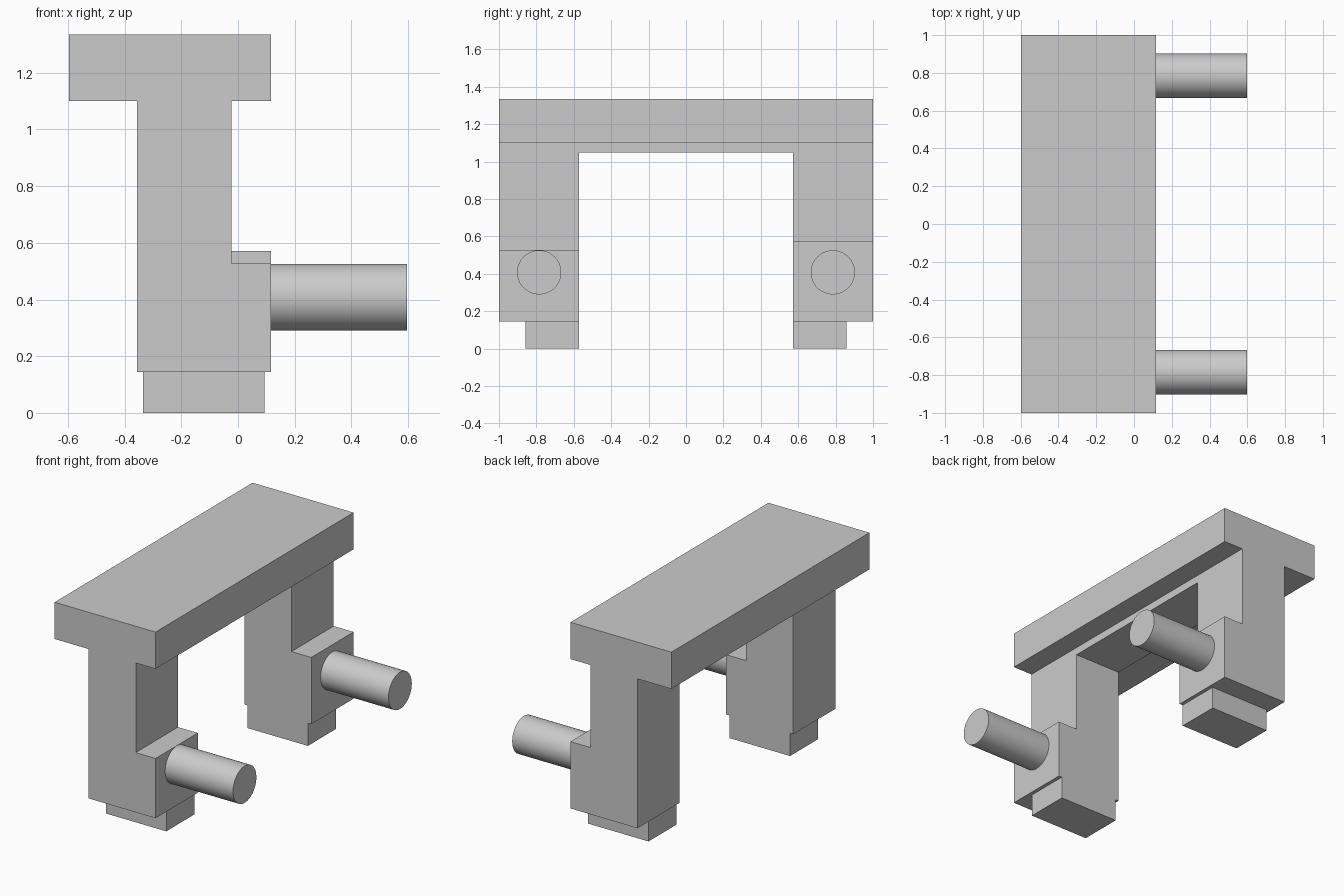
import bpy, bmesh, math
from mathutils import Matrix

if "Cube" in bpy.data.objects:
    bpy.data.objects.remove(bpy.data.objects["Cube"])

grey = bpy.data.materials.new("plain grey")
grey.diffuse_color = (0.6, 0.6, 0.6, 1)
grey.use_nodes = True
grey.node_tree.nodes["Principled BSDF"].inputs["Base Color"].default_value = grey.diffuse_color


def make_object(name, bm):
    bmesh.ops.recalc_face_normals(bm, faces=bm.faces)
    mesh = bpy.data.meshes.new(name)
    bm.to_mesh(mesh)
    bm.free()
    mesh.materials.append(grey)
    obj = bpy.data.objects.new(name, mesh)
    bpy.context.collection.objects.link(obj)
    return obj


def prism(name, profile, y0, y1):
    """Extrude an (x, z) profile along y."""
    bm = bmesh.new()
    face = bm.faces.new([bm.verts.new((x, y0, z)) for x, z in profile])
    ext = bmesh.ops.extrude_face_region(bm, geom=[face])
    verts = [v for v in ext["geom"] if isinstance(v, bmesh.types.BMVert)]
    bmesh.ops.translate(bm, verts=verts, vec=(0, y1 - y0, 0))
    return make_object(name, bm)


def box(name, x0, x1, y0, y1, z0, z1):
    return prism(name, [(x0, z0), (x1, z0), (x1, z1), (x0, z1)], y0, y1)


def cut(target, cutter):
    cutter.hide_render = True
    mod = target.modifiers.new("cut", 'BOOLEAN')
    mod.operation = 'DIFFERENCE'
    mod.solver = 'EXACT'
    mod.object = cutter
    bpy.context.view_layer.objects.active = target
    bpy.ops.object.modifier_apply(modifier=mod.name)
    bpy.data.objects.remove(cutter)


# Frame: T-shaped section with a step at the bottom of the legs
frame = prism("frame", [
    (-0.357, 0.145), (0.117, 0.145), (0.117, 0.572), (-0.023, 0.572),
    (-0.023, 1.10), (0.117, 1.10), (0.117, 1.335), (-0.597, 1.335),
    (-0.597, 1.10), (-0.357, 1.10)], -1, 1)

# Opening between the legs, and the lower step on the front leg
cut(frame, box("opening_cutter", -2, 2, -0.573, 0.573, -1, 1.05))
cut(frame, box("step_cutter", -0.023, 2, -2, -0.3, 0.527, 0.8))

for side, label in ((-1, "front"), (1, "back")):
    # Foot, flush with the inner face of the leg
    y0, y1 = sorted((side * 0.573, side * 0.857))
    box(label + "_foot", -0.335, 0.093, y0, y1, 0, 0.145)

    # Round peg sticking out of the step
    bm = bmesh.new()
    bmesh.ops.create_cone(
        bm, cap_ends=True, segments=64, radius1=0.118, radius2=0.118,
        depth=0.48,
        matrix=Matrix.Translation((0.357, side * 0.785, 0.408))
        @ Matrix.Rotation(math.pi / 2, 4, 'Y'))
    peg = make_object(label + "_peg", bm)
    bpy.ops.object.select_all(action='DESELECT')
    peg.select_set(True)
    bpy.context.view_layer.objects.active = peg
    bpy.ops.object.shade_smooth_by_angle(angle=math.radians(30))
